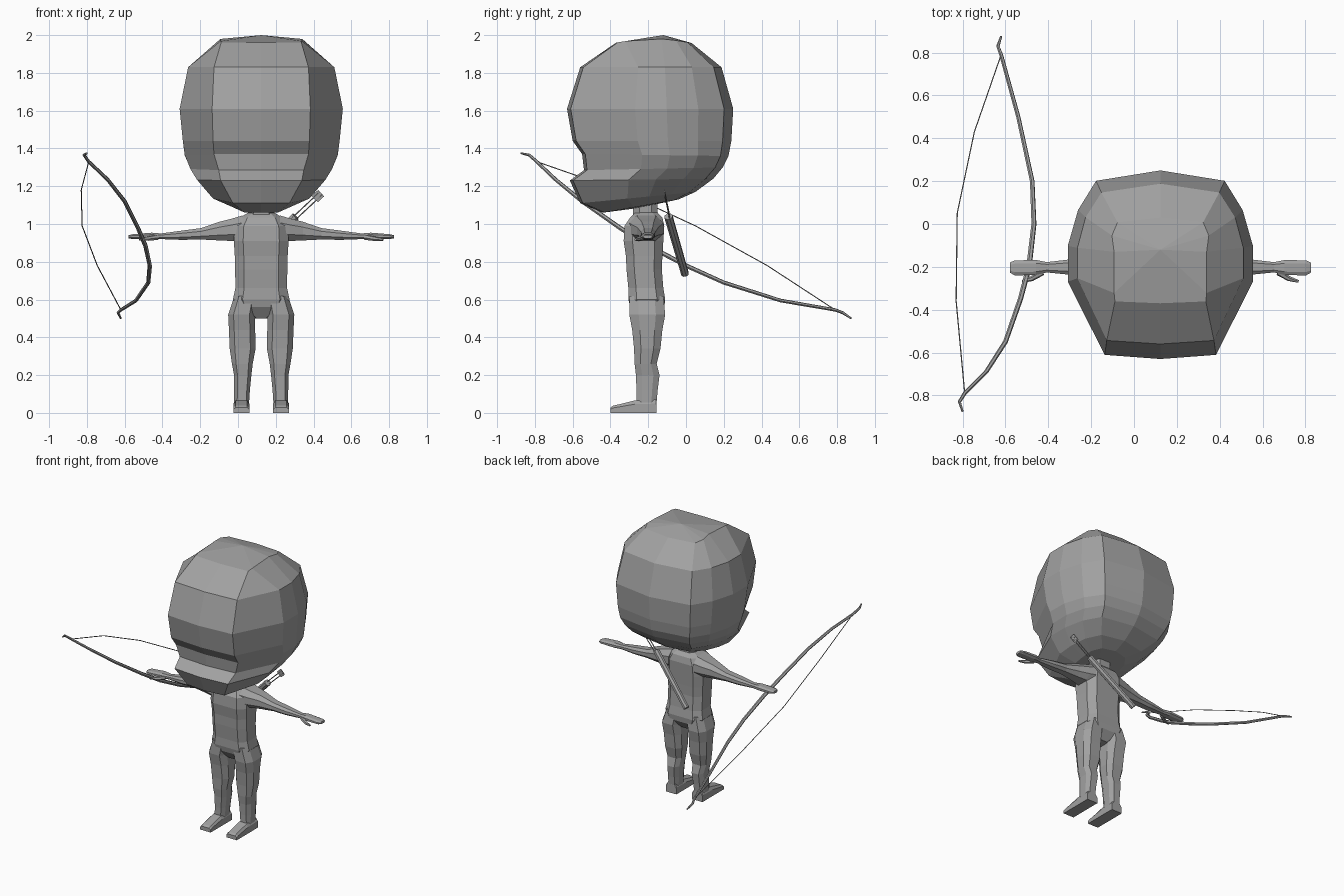
import bpy, bmesh, math
from mathutils import Vector

CX = 0.123  # centre line of the figure

grey = bpy.data.materials.new("plain_grey")
grey.diffuse_color = (0.36, 0.36, 0.36, 1)


def loft(name, rings, caps=(None, None)):
    """Skin a list of equal-length rings; caps may give a centre point for a fan."""
    bm = bmesh.new()
    vs = [[bm.verts.new(p) for p in r] for r in rings]
    n = len(rings[0])
    for a, b in zip(vs, vs[1:]):
        for i in range(n):
            j = (i + 1) % n
            bm.faces.new((a[i], a[j], b[j], b[i]))
    for ring, tip in ((vs[0], caps[0]), (vs[-1], caps[1])):
        if tip is None:
            bm.faces.new(ring)
        else:
            t = bm.verts.new(tip)
            for i in range(n):
                bm.faces.new((ring[i], ring[(i + 1) % n], t))
    bmesh.ops.recalc_face_normals(bm, faces=bm.faces)
    me = bpy.data.meshes.new(name)
    bm.to_mesh(me)
    bm.free()
    me.materials.append(grey)
    ob = bpy.data.objects.new(name, me)
    bpy.context.collection.objects.link(ob)
    return ob


def octagon(u0, u1, v0, v1, k=0.2):
    """Chamfered rectangle as eight (u, v) points."""
    a, b = (u1 - u0) * k, (v1 - v0) * k * 1.3
    return [(u0 + a, v0), (u1 - a, v0), (u1, v0 + b), (u1, v1 - b),
            (u1 - a, v1), (u0 + a, v1), (u0, v1 - b), (u0, v0 + b)]


def tube(name, pts, radii, sides=6):
    """Round bar along a path."""
    pts = [Vector(p) for p in pts]
    rings = []
    for i, p in enumerate(pts):
        d = (pts[min(i + 1, len(pts) - 1)] - pts[max(i - 1, 0)]).normalized()
        u = d.cross(Vector((1, 0, 0.3))).normalized()
        w = d.cross(u)
        r = radii[i] if isinstance(radii, (list, tuple)) else radii
        rings.append([p + (u * math.cos(t) + w * math.sin(t)) * r
                      for t in (2 * math.pi * k / sides for k in range(sides))])
    return loft(name, rings)


# Head: front z, back z, front y, back y, half width, front panel half, back panel half
head_rows = [
    (1.060, 1.130, -0.440, -0.04, 0.150, 0.09, 0.10),
    (1.110, 1.170, -0.560, 0.050, 0.255, 0.15, 0.17),
    (1.230, 1.240, -0.615, 0.145, 0.340, 0.215, 0.24),
    (1.285, 1.300, -0.540, 0.195, 0.375, 0.225, 0.26),
    (1.370, 1.360, -0.550, 0.225, 0.405, 0.25, 0.28),
    (1.440, 1.440, -0.600, 0.240, 0.415, 0.255, 0.29),
    (1.610, 1.610, -0.630, 0.250, 0.432, 0.26, 0.30),
    (1.830, 1.830, -0.560, 0.188, 0.387, 0.25, 0.275),
    (1.960, 1.958, -0.370, 0.030, 0.216, 0.212, 0.20),
]
rings = []
for zf, zb, yf, yb, w, c, b in head_rows:
    top = zf > 1.9
    half = [(0, 0), (c, 0.022), (w, 0.12 if top else 0.41), (w, 0.6),
            ((w + b) / 2 + 0.018, 0.79), (b, 0.945), (0, 1)]
    prof = half + [(-x, t) for x, t in half[-2:0:-1]]
    rings.append([(CX + x, yf + t * (yb - yf),
                   zf + t * (zb - zf) + (0.022 * math.sin(math.pi * t) if top else 0))
                  for x, t in prof])
loft("head", rings, ((CX, -0.25, 1.085), (CX, -0.12, 2.0)))

# Neck
loft("neck", [[(x, y, z) for x, y in octagon(CX - h, CX + h, -0.28, -0.15)]
              for z, h in ((1.0, 0.085), (1.05, 0.07), (1.13, 0.07))])

# Torso: z, half width, front y, back y
torso = [(0.50, 0.035, -0.25, -0.16), (0.56, 0.13, -0.295, -0.115),
         (0.60, 0.15, -0.305, -0.11), (0.66, 0.137, -0.305, -0.12),
         (0.76, 0.138, -0.315, -0.128), (0.83, 0.14, -0.318, -0.125),
         (0.91, 0.145, -0.33, -0.12), (0.99, 0.14, -0.325, -0.115),
         (1.035, 0.11, -0.295, -0.125), (1.06, 0.07, -0.27, -0.15)]
loft("torso", [[(x, y, z) for x, y in octagon(CX - h, CX + h, f, b, 0.17)]
               for z, h, f, b in torso])

# Legs: z, inner x, outer x, front y, back y
leg = [(0.62, 0.02, 0.142, -0.30, -0.12), (0.52, 0.034, 0.175, -0.30, -0.11),
       (0.44, 0.032, 0.171, -0.285, -0.125), (0.34, 0.030, 0.167, -0.275, -0.135),
       (0.26, 0.045, 0.155, -0.272, -0.155), (0.20, 0.052, 0.144, -0.265, -0.14),
       (0.12, 0.060, 0.143, -0.262, -0.150), (0.03, 0.066, 0.143, -0.262, -0.158)]
# Feet: y, top z
foot = [(-0.40, 0.028), (-0.385, 0.038), (-0.27, 0.066), (-0.16, 0.07), (-0.155, 0.06)]
# Arms: distance from centre, low z, high z, front y, back y
arm = [(0.10, 0.91, 1.045, -0.30, -0.12), (0.15, 0.91, 1.03, -0.285, -0.13),
       (0.22, 0.913, 1.012, -0.26, -0.145), (0.32, 0.918, 0.978, -0.24, -0.16),
       (0.42, 0.916, 0.965, -0.237, -0.165), (0.53, 0.920, 0.950, -0.226, -0.178),
       (0.58, 0.918, 0.954, -0.238, -0.168), (0.68, 0.920, 0.946, -0.24, -0.17),
       (0.702, 0.924, 0.941, -0.227, -0.18)]
for side, s in (("left", 1), ("right", -1)):
    loft(side + "_leg", [[(CX + s * x, y, z) for x, y in octagon(a, b, f, k)]
                         for z, a, b, f, k in leg])
    loft(side + "_foot", [[(CX + s * x, y, z) for x, z in
                           ((0.063, 0), (0.147, 0), (0.147, h * 0.7), (0.135, h),
                            (0.075, h), (0.063, h * 0.7))] for y, h in foot])
    loft(side + "_arm", [[(CX + s * x, y, z) for y, z in octagon(f, k, a, b, 0.22)]
                         for x, a, b, f, k in arm])
    tube(side + "_thumb", [(CX + s * 0.55, -0.225, 0.93), (CX + s * 0.60, -0.255, 0.922),
                           (CX + s * 0.645, -0.268, 0.918)], [0.015, 0.012, 0.007])

# Bow limbs and string
bow = [(-0.80, -0.875, 1.375), (-0.815, -0.83, 1.365), (-0.79, -0.79, 1.33),
       (-0.69, -0.69, 1.235), (-0.60, -0.55, 1.12), (-0.53, -0.35, 0.98),
       (-0.49, -0.2, 0.885), (-0.467, 0, 0.78), (-0.475, 0.2, 0.69),
       (-0.54, 0.5, 0.595), (-0.62, 0.79, 0.545), (-0.635, 0.83, 0.53),
       (-0.62, 0.875, 0.50)]
tube("bow", bow, [0.005, 0.008, 0.009, 0.010, 0.011, 0.012, 0.013,
                  0.012, 0.011, 0.010, 0.009, 0.008, 0.005])
tube("bow_string", [(-0.79, -0.79, 1.33), (-0.83, -0.36, 1.18), (-0.825, 0.05, 0.99),
                    (-0.745, 0.43, 0.78), (-0.62, 0.79, 0.545)], 0.0028, 4)

# Quiver across the back with arrows
low, high = Vector((0.0, -0.005, 0.735)), Vector((0.305, -0.093, 1.04))
tube("quiver", [low, high], [0.021, 0.023], 8)
tip = Vector((0.44, -0.113, 1.163))
for i, off in enumerate((-0.007, 0.007)):
    d = Vector((off, 0, -off))
    tube("arrow_%d" % (i + 1), [high - (high - low) * 0.2 + d, tip + d], 0.0035, 5)
    # Fletching: thin flat vane at the end of each shaft
    a, b = tip + d - (tip - high) * 0.25, tip + d
    v = Vector((0.009, 0, -0.010))
    t = Vector((0, 0.0015, 0))
    loft("fletching_%d" % (i + 1), [[p - v - t, p + v - t, p + v + t, p - v + t]
                                    for p in (a, b)])
